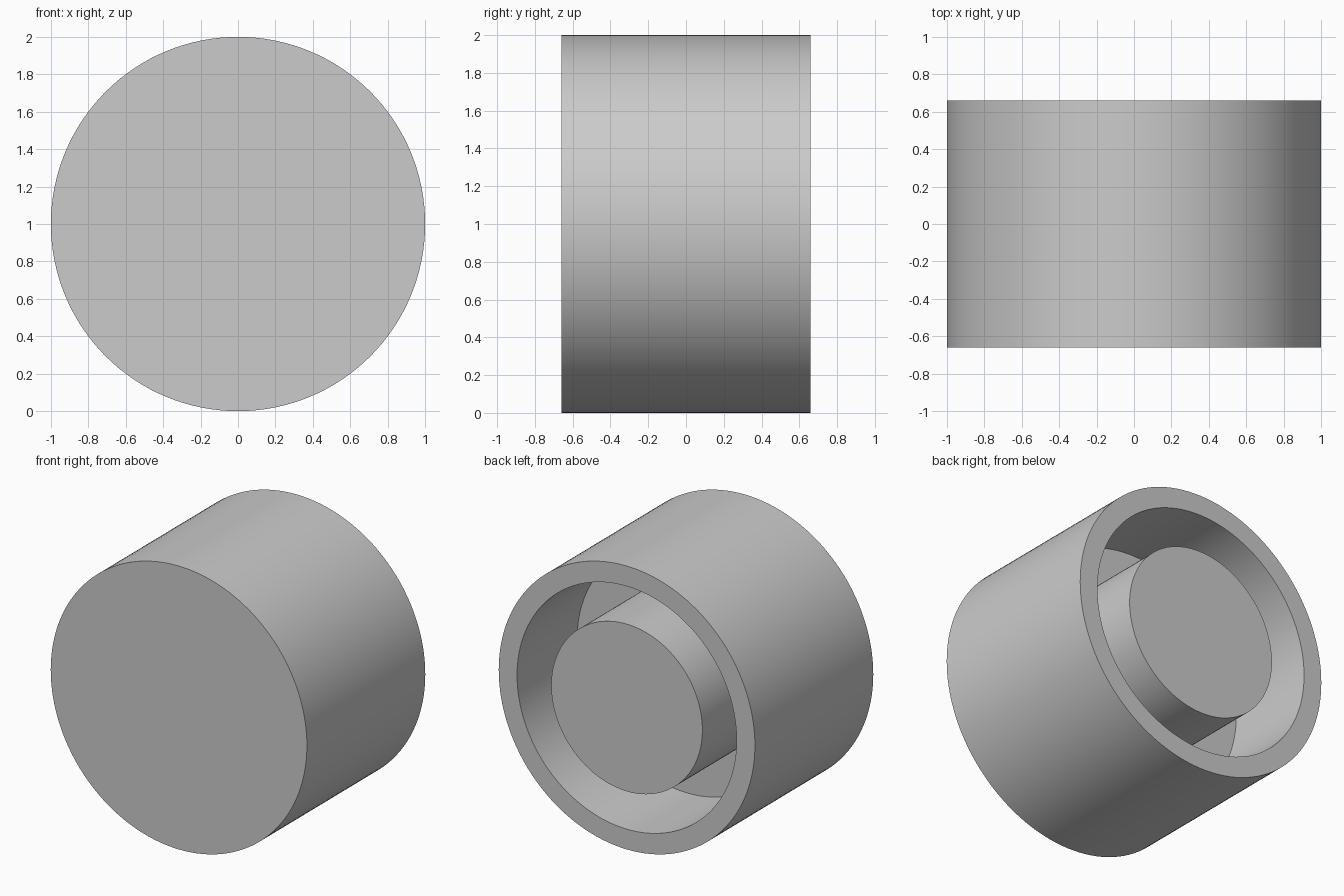
import bpy
import bmesh
from math import cos, sin, tau, radians

cube = bpy.data.objects.get("Cube")
if cube:
    bpy.data.objects.remove(cube)

SEGMENTS = 128
HALF_DEPTH = 0.66
FLOOR_Y = -0.01
OUTER, BORE, BOSS = 1.0, 0.857, 0.59

grey = bpy.data.materials.new("light grey")
grey.use_nodes = True
color = (0.6, 0.6, 0.6, 1)
grey.diffuse_color = color
grey.node_tree.nodes["Principled BSDF"].inputs["Base Color"].default_value = color


def ring(bm, radius, y):
    angles = [tau * i / SEGMENTS for i in range(SEGMENTS)]
    return [bm.verts.new((radius * cos(a), y, 1 + radius * sin(a))) for a in angles]


# Closed front, outer wall, back rim, bore, annular floor, central boss
profile = [
    (OUTER, -HALF_DEPTH),
    (OUTER, HALF_DEPTH),
    (BORE, HALF_DEPTH),
    (BORE, FLOOR_Y),
    (BOSS, FLOOR_Y),
    (BOSS, HALF_DEPTH),
]
bm = bmesh.new()
rings = [ring(bm, r, y) for r, y in profile]
for a, b in zip(rings, rings[1:]):
    for i in range(SEGMENTS):
        j = (i + 1) % SEGMENTS
        bm.faces.new((a[i], a[j], b[j], b[i]))

# Flat discs on the front and on the boss
bm.faces.new(rings[0])
bm.faces.new(rings[-1])
bmesh.ops.recalc_face_normals(bm, faces=bm.faces)

mesh = bpy.data.meshes.new("cap_with_boss")
bm.to_mesh(mesh)
bm.free()
mesh.materials.append(grey)
cap = bpy.data.objects.new("cap_with_boss", mesh)
bpy.context.collection.objects.link(cap)

# Smooth round walls with crisp rims
bpy.ops.object.select_all(action="DESELECT")
cap.select_set(True)
bpy.context.view_layer.objects.active = cap
bpy.ops.object.shade_smooth_by_angle(angle=radians(30))
